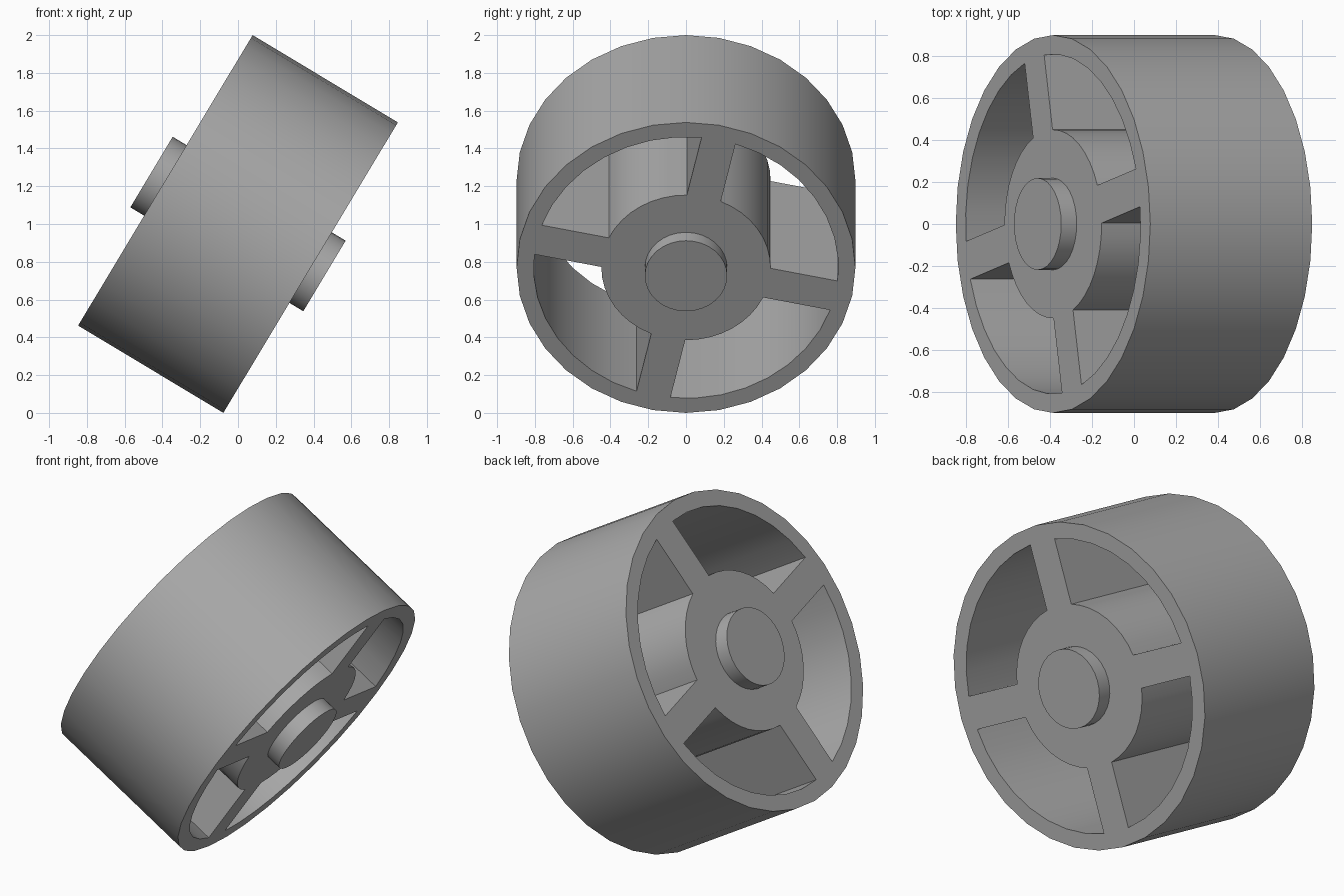
import bpy
import bmesh
from math import radians, asin, cos, sin, pi

if "Cube" in bpy.data.objects:
    bpy.data.objects.remove(bpy.data.objects["Cube"], do_unlink=True)

RADIUS, WIDTH = 0.897, 0.897
RIM_INNER, HUB = 0.807, 0.448
SPOKE_HALF = 0.092
SPOKE_TURN = radians(-12.4)
AXLE_RADIUS, AXLE_LENGTH = 0.218, 1.068
TILT = (0, radians(121), 0)
CENTRE = (0, 0, 1)
SEGMENTS = 32

grey = bpy.data.materials.new("plain grey")
grey.use_nodes = True
colour = (0.4, 0.4, 0.4, 1)
grey.diffuse_color = colour
grey.node_tree.nodes["Principled BSDF"].inputs["Base Color"].default_value = colour


def arc(radius, start, end, steps):
    """Points along an arc, both ends included."""
    angles = [start + (end - start) * i / steps for i in range(steps + 1)]
    return [(radius * cos(a), radius * sin(a)) for a in angles]


def add_loop(curve, points):
    spline = curve.splines.new("POLY")
    spline.points.add(len(points) - 1)
    for p, (x, y) in zip(spline.points, points):
        p.co = (x, y, 0, 1)
    spline.use_cyclic_u = True


def extrude_loops(name, loops, length):
    """Solid made by extruding an outline with holes along the wheel axis."""
    curve = bpy.data.curves.new(name + "_outline", "CURVE")
    curve.dimensions = "2D"
    curve.fill_mode = "BOTH"
    curve.extrude = length / 2
    for points in loops:
        add_loop(curve, points)
    helper = bpy.data.objects.new(name + "_outline", curve)
    bpy.context.collection.objects.link(helper)
    bpy.context.view_layer.update()
    graph = bpy.context.evaluated_depsgraph_get()
    mesh = bpy.data.meshes.new_from_object(helper.evaluated_get(graph))
    bpy.data.objects.remove(helper, do_unlink=True)

    # Weld the caps to the walls
    bm = bmesh.new()
    bm.from_mesh(mesh)
    bmesh.ops.remove_doubles(bm, verts=bm.verts, dist=0.0005)
    bmesh.ops.recalc_face_normals(bm, faces=bm.faces)
    bm.to_mesh(mesh)
    bm.free()

    mesh.name = name
    mesh.materials.clear()
    mesh.materials.append(grey)
    obj = bpy.data.objects.new(name, mesh)
    bpy.context.collection.objects.link(obj)
    obj.location = CENTRE
    obj.rotation_euler = TILT
    bpy.ops.object.select_all(action="DESELECT")
    obj.select_set(True)
    bpy.context.view_layer.objects.active = obj
    bpy.ops.object.shade_smooth_by_angle(angle=radians(30))
    return obj


def circle(radius):
    return arc(radius, 0, 2 * pi, SEGMENTS)[:-1]


def window(start):
    """Opening between two straight-sided spokes."""
    outer, inner = asin(SPOKE_HALF / RIM_INNER), asin(SPOKE_HALF / HUB)
    end = start + pi / 2
    return (arc(RIM_INNER, start + outer, end - outer, 8)
            + arc(HUB, end - inner, start + inner, 8))


# Wheel: rim, hub and four spokes in one solid
windows = [window(SPOKE_TURN + k * pi / 2) for k in range(4)]
extrude_loops("wheel", [circle(RADIUS)] + windows, WIDTH)

# Axle: stub showing on both sides of the hub
extrude_loops("axle", [circle(AXLE_RADIUS)], AXLE_LENGTH)
